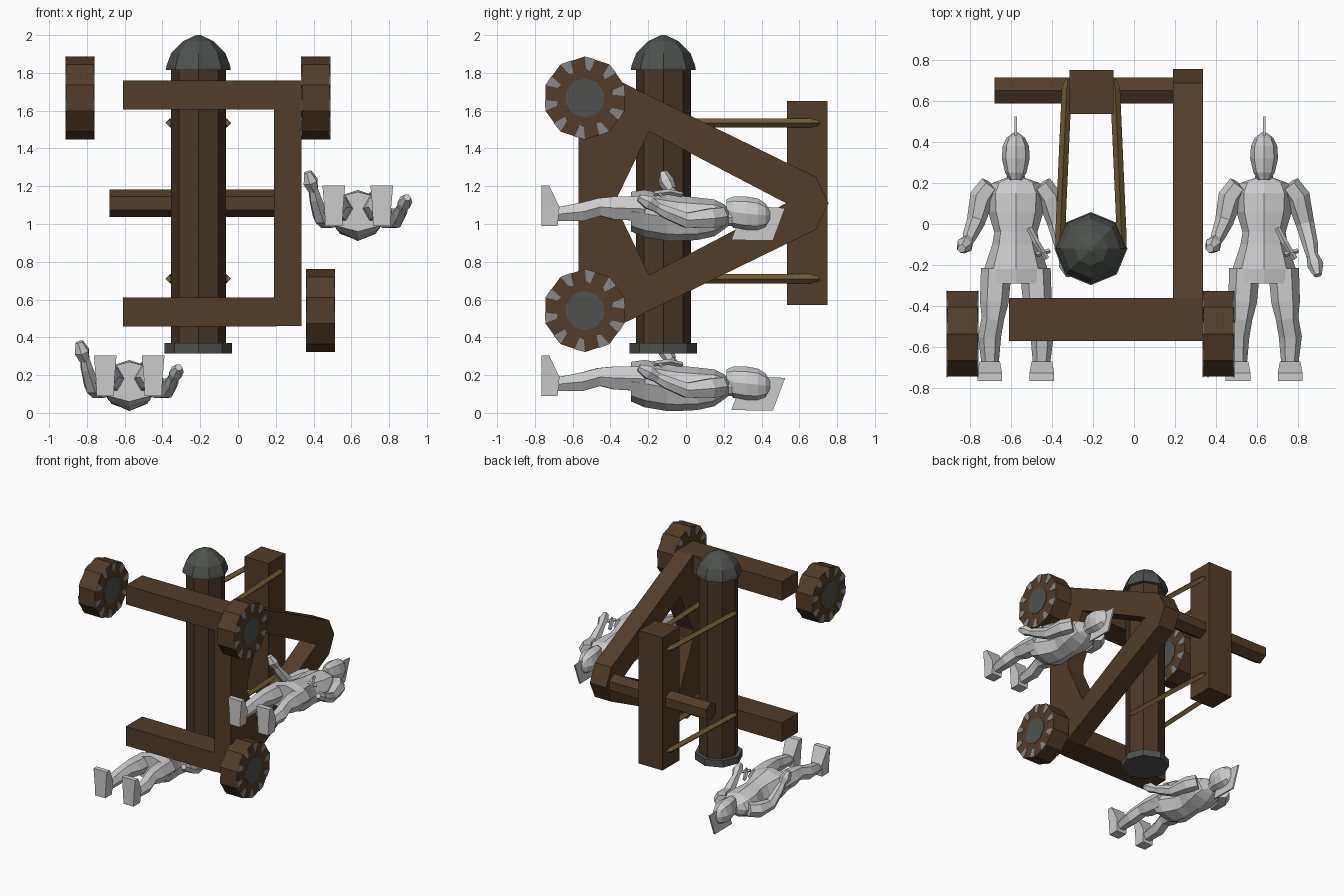
import bpy, bmesh, math
from mathutils import Vector

if "Cube" in bpy.data.objects:
    bpy.data.objects.remove(bpy.data.objects["Cube"])


def material(name, *rgb):
    m = bpy.data.materials.new(name)
    m.diffuse_color = (*rgb, 1)
    m.use_nodes = True
    m.node_tree.nodes["Principled BSDF"].inputs["Base Color"].default_value = m.diffuse_color
    return m


WOOD = material("brown wood", .085, .045, .021)
LOG = material("dark wood", .066, .038, .020)
IRON = material("dark iron", .075, .083, .074)
STEEL = material("grey metal", .24, .24, .24)
ROPE = material("rope", .17, .11, .036)
STONE = material("pale grey", .60, .60, .60)


def finish(name, bm, *mats):
    bmesh.ops.recalc_face_normals(bm, faces=bm.faces)
    me = bpy.data.meshes.new(name)
    bm.to_mesh(me)
    bm.free()
    for m in mats:
        me.materials.append(m)
    ob = bpy.data.objects.new(name, me)
    bpy.context.collection.objects.link(ob)
    return ob


def skin(bm, rings):
    """Join equal-length rings of points and cap both ends."""
    rows = [[bm.verts.new(p) for p in r] for r in rings]
    n = len(rows[0])
    for a, b in zip(rows, rows[1:]):
        for i in range(n):
            j = (i + 1) % n
            bm.faces.new((a[i], a[j], b[j], b[i]))
    bm.faces.new(rows[0])
    bm.faces.new(rows[-1])


def prism_x(bm, profile, x0, x1):
    """Extrude a (y, z) profile along x."""
    skin(bm, [[(x, y, z) for y, z in profile] for x in (x0, x1)])


def box(bm, x, y, z):
    prism_x(bm, [(y[0], z[0]), (y[1], z[0]), (y[1], z[1]), (y[0], z[1])], *x)


def limb(bm, path, n=6):
    """Tapered tube through (x, y, z, radius) stations."""
    pts = [Vector(p[:3]) for p in path]
    rings = []
    for i, p in enumerate(pts):
        d = (pts[min(i + 1, len(pts) - 1)] - pts[max(i - 1, 0)]).normalized()
        u = d.cross(Vector((0, 0, 1))).normalized()
        w = u.cross(d)
        rings.append([p + path[i][3] * (math.cos(t) * u + math.sin(t) * w)
                      for t in (k * math.tau / n for k in range(n))])
    skin(bm, rings)


def body_loft(bm, stations, n=8):
    """Elliptic sections across y: (y, half width, z low, z high)."""
    skin(bm, [[(w * math.cos(t), y, (a + b) / 2 + (b - a) / 2 * math.sin(t))
               for t in (k * math.tau / n for k in range(n))]
              for y, w, a, b in stations])


# Ram log with domed iron head and foot ring, all eight sided
RX, RY = -.21, -.12


def turned(name, mat, profile):
    bm = bmesh.new()
    skin(bm, [[(RX + r * math.cos(k * math.pi / 4), RY + r * math.sin(k * math.pi / 4), z)
               for k in range(8)] for r, z in profile])
    finish(name, bm, mat)


turned("ram_log", LOG, [(.146, .34), (.146, 1.84)])
turned("ram_head", IRON, [(.172, 1.815), (.168, 1.84), (.143, 1.905), (.082, 1.967), (.012, 2.0)])
turned("ram_foot_ring", IRON, [(.178, .315), (.178, .37)])

# Triangular side frame, its sloping beams mirrored about the ridge height
MID = 1.11
bm = bmesh.new()
prism_x(bm, [(-.57, .46), (-.36, .46), (-.196, .73), (-.36, 1.07), (-.36, 1.15),
             (-.196, 1.49), (-.36, 1.76), (-.57, 1.76)], .19, .337)
slope = [(-.36, 1.76), (.688, 1.249), (.755, MID), (.53, MID), (-.196, 1.49)]
prism_x(bm, slope, .19, .337)
prism_x(bm, [(y, 2 * MID - z) for y, z in slope], .19, .337)
finish("side_frame", bm, WOOD)

# Cross beams and ridge pole
for name, z in (("upper_cross_beam", 1.605), ("lower_cross_beam", .457)):
    bm = bmesh.new()
    box(bm, (-.61, .20), (-.57, -.36), (z, z + .155))
    finish(name, bm, WOOD)
bm = bmesh.new()
prism_x(bm, [(.65 + .073 * math.sin(k * math.pi / 3), MID + .073 * math.cos(k * math.pi / 3))
             for k in range(6)], -.68, .2)
finish("ridge_pole", bm, WOOD)

# Hanging block and the four ropes that sling the log
bm = bmesh.new()
box(bm, (-.315, -.10), (.535, .75), (.57, 1.65))
finish("hanging_block", bm, WOOD)
for side in (-1, 1):
    for z in (.71, 1.535):
        bm = bmesh.new()
        limb(bm, [(RX + side * .155, -.11, z, .018), (RX + side * .150, -.06, z, .024),
                  (RX + side * .118, .66, z, .024), (RX + side * .112, .705, z, .012)], 4)
        finish("sling_rope", bm, ROPE)


# Ten-sided wheels with iron hubs and grey rim plates on both faces
def wheel(name, x0, z0):
    bm = bmesh.new()
    y0, R, n = -.535, .22, 10

    def at(k, r):
        t = k * math.tau / n
        return y0 + r * math.sin(t), z0 + r * math.cos(t)
    prism_x(bm, [at(k, R) for k in range(n)], x0, x0 + .147)
    for x, s in ((x0, -1), (x0 + .147, 1)):
        a, b = sorted((x, x + s * .004))
        before = set(bm.faces)
        prism_x(bm, [at(k, .105) for k in range(n)], a, b)
        for f in set(bm.faces) - before:
            f.material_index = 1
        before = set(bm.faces)
        for k in range(n):
            prism_x(bm, [at(k + .06, .155), at(k + .0, R), at(k + .42, R * .965),
                         at(k + .30, .145)], a, b)
        for f in set(bm.faces) - before:
            f.material_index = 2
    finish(name, bm, WOOD, IRON, STEEL)


wheel("upper_left_wheel", -.91, 1.667)
wheel("upper_right_wheel", .338, 1.667)
wheel("lower_right_wheel", .363, .542)


# Lying crewman: head to +y, face to +z
def crewman(name, x, z):
    bm = bmesh.new()
    # skirt, waist, chest, shoulders, neck
    body_loft(bm, [(-.29, .165, .06, .27), (-.22, .155, .03, .28), (-.10, .115, .01, .26),
                   (-.04, .105, .01, .25), (.06, .135, .015, .24), (.15, .14, .035, .23),
                   (.20, .115, .07, .205), (.225, .045, .09, .18), (.25, .04, .09, .18)])
    # head and helmet with a thin crest
    body_loft(bm, [(.215, .03, .13, .23), (.25, .052, .08, .245), (.32, .068, .065, .245),
                   (.38, .064, .065, .235), (.42, .045, .08, .21), (.445, .012, .12, .17)])
    prism_x(bm, [(.24, .015), (.46, .012), (.525, .185), (.42, .19), (.29, .15)], -.006, .006)
    # legs and feet
    for s in (-1, 1):
        limb(bm, [(s * .095, -.22, .18, .075), (s * .105, -.38, .185, .07),
                  (s * .112, -.46, .19, .055), (s * .128, -.55, .165, .056),
                  (s * .125, -.70, .15, .04)])
        c = s * .127
        skin(bm, [[(c - w, -.765, zz), (c + w, -.765, zz), (c + w, top, zz), (c - w, top, zz)]
                  for zz, w, top in ((.09, .045, -.68), (.19, .05, -.67), (.305, .06, -.725))])
    # arms, the first one raised
    limb(bm, [(-.12, .19, .14, .055), (-.165, .13, .13, .06), (-.195, .01, .14, .045),
              (-.225, -.06, .24, .035), (-.235, -.09, .29, .025)])
    limb(bm, [(-.235, -.08, .28, .03), (-.25, -.105, .325, .042), (-.265, -.12, .375, .022)])
    limb(bm, [(.12, .19, .14, .055), (.165, .13, .13, .06), (.20, 0, .12, .045),
              (.225, -.10, .16, .038), (.235, -.16, .19, .028)])
    limb(bm, [(.235, -.15, .185, .028), (.25, -.20, .215, .04), (.262, -.25, .24, .02)])
    # belt weapon with cross guard
    limb(bm, [(.065, -.02, .255, .014), (.10, -.09, .27, .016), (.15, -.17, .26, .014)], 4)
    limb(bm, [(.10, -.15, .27, .012), (.165, -.13, .25, .012)], 4)
    bmesh.ops.translate(bm, verts=bm.verts, vec=(x, 0, z))
    finish(name, bm, STONE)


crewman("left_crewman", -.576, 0)
crewman("right_crewman", .634, .9)
